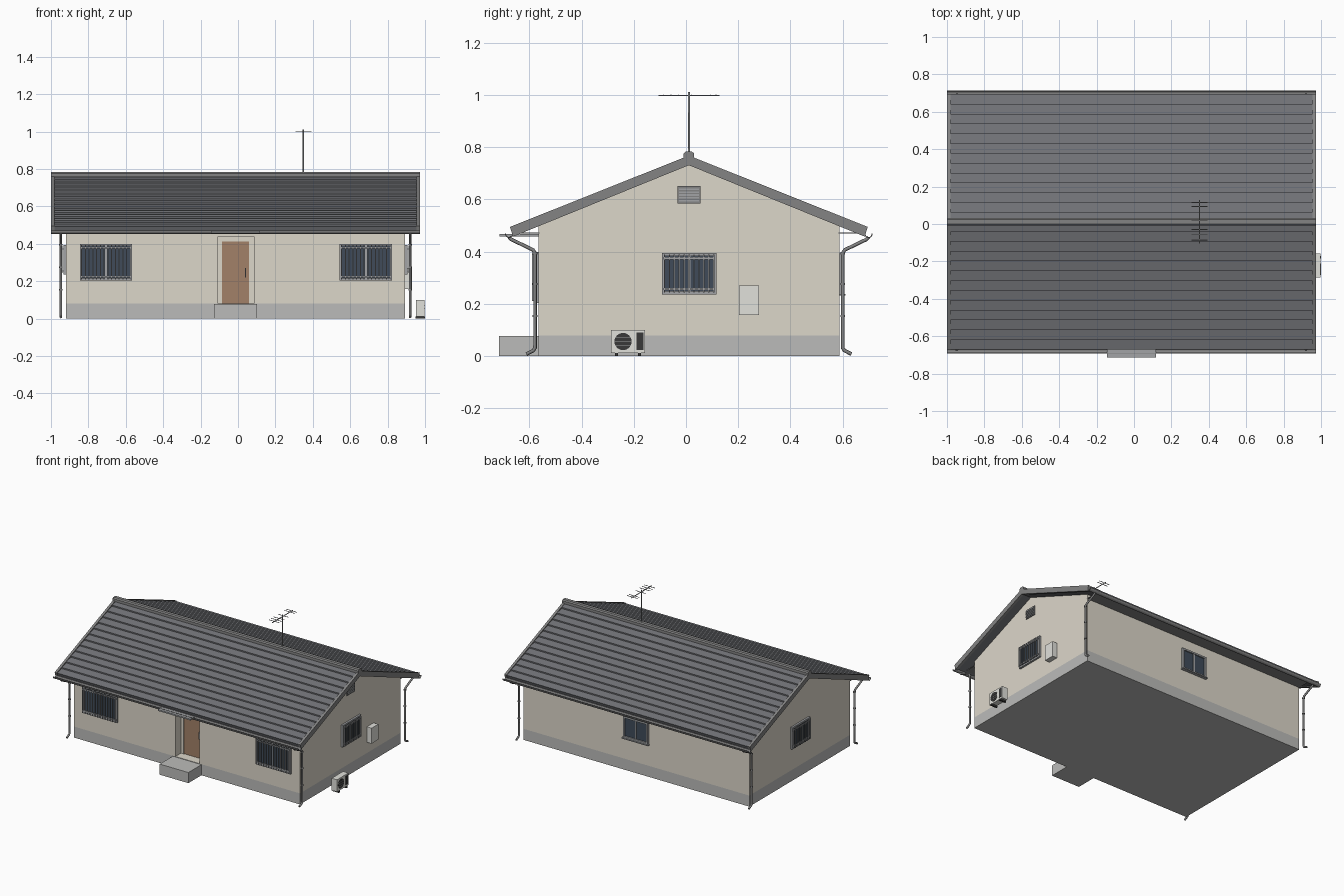
import bpy, bmesh, math
from mathutils import Matrix, Vector

if "Cube" in bpy.data.objects:
    bpy.data.objects.remove(bpy.data.objects["Cube"])

C = 0.011                      # y of the ridge line
X0, X1 = -0.92, 0.893          # wall ends
Y0, Y1 = -0.565, 0.588         # wall front and back
R0, R1 = -1.0, 0.972           # roof ends
SLOPE = 0.4


def material(name, rgb):
    m = bpy.data.materials.new(name)
    m.diffuse_color = (*rgb, 1)
    m.use_nodes = True
    m.node_tree.nodes["Principled BSDF"].inputs["Base Color"].default_value = m.diffuse_color
    return m


WALL = material("wall_beige", (0.72, 0.68, 0.59))
STONE = material("concrete", (0.5, 0.5, 0.49))
ROOF = material("roof_slate", (0.17, 0.175, 0.19))
TRIM = material("trim_grey", (0.23, 0.23, 0.23))
METAL = material("metal", (0.36, 0.37, 0.38))
GLASS = material("glass", (0.05, 0.07, 0.1))
WOOD = material("door_brown", (0.36, 0.22, 0.14))
WHITE = material("casing", (0.75, 0.75, 0.71))
DARK = material("dark", (0.04, 0.04, 0.04))


def finish(name, bm, mat):
    bmesh.ops.recalc_face_normals(bm, faces=bm.faces)
    me = bpy.data.meshes.new(name)
    bm.to_mesh(me)
    bm.free()
    ob = bpy.data.objects.new(name, me)
    bpy.context.collection.objects.link(ob)
    me.materials.append(mat)
    return ob


def boxes(name, items, mat, matrix=Matrix()):
    """Each item: x0, x1, y0, y1, z0, z1."""
    bm = bmesh.new()
    for a, b, c, d, e, f in items:
        m = Matrix.Translation(((a + b) / 2, (c + d) / 2, (e + f) / 2))
        bmesh.ops.create_cube(bm, size=1, matrix=m @ Matrix.Diagonal((b - a, d - c, f - e, 1)))
    ob = finish(name, bm, mat)
    ob.data.transform(matrix)
    return ob


def extrude_x(name, profile, x0, x1, mat):
    bm = bmesh.new()
    face = bm.faces.new([bm.verts.new((x0, y, z)) for y, z in profile])
    ext = bmesh.ops.extrude_face_region(bm, geom=[face])
    new = [v for v in ext["geom"] if isinstance(v, bmesh.types.BMVert)]
    bmesh.ops.translate(bm, verts=new, vec=(x1 - x0, 0, 0))
    bm.normal_update()
    return finish(name, bm, mat)


def tube(name, paths, radius, mat, res=2):
    cu = bpy.data.curves.new(name, "CURVE")
    cu.dimensions = "3D"
    cu.bevel_depth, cu.bevel_resolution, cu.use_fill_caps = radius, res, True
    for pts in paths:
        sp = cu.splines.new("POLY")
        sp.points.add(len(pts) - 1)
        for p, co in zip(sp.points, pts):
            p.co = (*co, 1)
    ob = bpy.data.objects.new(name, cu)
    bpy.context.collection.objects.link(ob)
    cu.materials.append(mat)


# Foundation, entrance step and canopy
boxes("foundation", [(X0, X1, Y0, Y1, 0, 0.08)], STONE)
boxes("entrance_step", [(-0.128, 0.102, -0.715, Y0, 0, 0.077)], STONE)
boxes("entrance_canopy", [(-0.144, 0.118, -0.713, Y0, 0.458, 0.468)], METAL)


# Gabled walls with a recessed entrance
def under(t):
    return 0.738 - SLOPE * t


walls = extrude_x("walls", [(Y0, 0.08), (Y1, 0.08), (Y1, under(Y1 - C)), (C, under(0)),
                            (Y0, under(C - Y0))], X0, X1, WALL)
cutter = boxes("entrance_cutter", [(-0.107, 0.086, Y0 - 0.1, Y0 + 0.08, 0.0801, 0.44)], WALL)
cutter.hide_render = True
cutter.hide_viewport = True
mod = walls.modifiers.new("entrance", "BOOLEAN")
mod.operation, mod.object, mod.solver = "DIFFERENCE", cutter, "EXACT"

# Door with handle
yd = Y0 + 0.08
boxes("door", [(-0.086, 0.059, yd - 0.012, yd, 0.08, 0.412)], WOOD)
boxes("door_frame", [(-0.107, -0.086, yd - 0.016, yd, 0.08, 0.44), (0.059, 0.086, yd - 0.016, yd, 0.08, 0.44),
                     (-0.086, 0.059, yd - 0.016, yd, 0.412, 0.44)], WALL)
boxes("door_handle", [(0.038, 0.044, yd - 0.022, yd - 0.012, 0.22, 0.27)], METAL)

# Roof with stepped slate courses on both slopes
L, N = 0.683, 13
half = []
for i in range(N):
    a, b = L * i / N, L * (i + 1) / N
    half += [(a, 0.757 - SLOPE * a), (b, 0.766 - SLOPE * b)]
half.append((L - 0.012, 0.733 - SLOPE * (L - 0.012)))
profile = [(C + t, z) for t, z in half] + [(C, 0.733)] + [(C - t, z) for t, z in reversed(half[1:])]
extrude_x("roof_slates", profile, R0 + 0.002, R1 - 0.002, ROOF)

# Barge boards on the gable ends
barge = [(0, 0.768), (L + 0.002, 0.768 - SLOPE * L), (L - 0.01, 0.731 - SLOPE * L), (0, 0.731)]
barge = [(C + t, z) for t, z in barge] + [(C - t, z) for t, z in barge[2:0:-1]]
for name, a in (("barge_board_left", R0), ("barge_board_right", R1 - 0.018)):
    extrude_x(name, barge, a, a + 0.018, TRIM)
extrude_x("ridge_cap", [(C - 0.02, 0.757), (C - 0.02, 0.776), (C - 0.012, 0.783), (C + 0.012, 0.783),
                        (C + 0.02, 0.776), (C + 0.02, 0.757)], R0, R1, TRIM)

# Gutters, soffits and downpipes, mirrored about the ridge
for side, s in (("front", -1), ("back", 1)):
    arc = [math.pi + math.pi * k / 8 for k in range(9)]
    ring = [(0.016 * math.cos(a), 0.018 * math.sin(a)) for a in arc]
    ring += [(0.012 * math.cos(a), 0.014 * math.sin(a)) for a in reversed(arc)]
    extrude_x(side + "_gutter", [(C + s * (0.688 + u), 0.47 + v) for u, v in ring], R0, R1, TRIM)
    y0, y1 = sorted((C + s * 0.57, C + s * 0.665))
    boxes(side + "_soffit", [(X0, X1, y0, y1, 0.469, 0.473)], TRIM)
    pipes, collars = [], []
    for x in (-0.947, 0.92):
        def p(t, z):
            return (x, C + s * t, z)
        pipes.append([p(0.688, 0.456), p(0.68, 0.447), p(0.597, 0.407), p(0.589, 0.395), p(0.589, 0.032),
                      p(0.595, 0.022), p(0.622, 0.008)])
        collars += [[p(0.589, z), p(0.589, z + 0.008)] for z in (0.15, 0.272, 0.39)]
    tube(side + "_downpipes", pipes, 0.007, TRIM)
    tube(side + "_pipe_collars", collars, 0.0095, TRIM)


# Sliding windows, built facing -y and turned onto each wall
def window(name, loc, angle, w, h, bars):
    m = Matrix.Translation(Vector(loc)) @ Matrix.Rotation(math.radians(angle), 4, "Z")
    a, b, f = w / 2, h / 2, 0.012
    boxes(name + "_frame", [(-a, a, -0.014, 0, b - f, b), (-a, a, -0.014, 0, -b, -b + f),
                            (-a, -a + f, -0.014, 0, -b, b), (a - f, a, -0.014, 0, -b, b),
                            (-0.005, 0.005, -0.01, 0, -b, b)], METAL, m)
    boxes(name + "_glass", [(-a + f, a - f, -0.005, 0, -b + f, b - f)], GLASS, m)
    if bars:
        xs = [-a + 0.01 + (w - 0.02) * k / (bars - 1) for k in range(bars)]
        items = [(x - 0.0025, x + 0.0025, -0.024, -0.019, -b + 0.006, b - 0.006) for x in xs]
        items += [(-a + 0.005, a - 0.005, -0.02, -0.013, z - 0.004, z + 0.004) for z in (-b + 0.02, b - 0.02)]
        boxes(name + "_bars", items, METAL, m)
    else:
        boxes(name + "_sill", [(-a - 0.006, a + 0.006, -0.022, 0, -b - 0.006, -b)], METAL, m)


window("front_left_window", (-0.706, Y0, 0.302), 0, 0.28, 0.195, 14)
window("front_right_window", (0.684, Y0, 0.302), 0, 0.28, 0.195, 14)
window("right_window", (X1, 0.012, 0.316), 90, 0.208, 0.158, 11)
window("left_window", (X0, 0.012, 0.316), -90, 0.208, 0.158, 11)
window("back_window", (-0.014, Y1, 0.316), 180, 0.2, 0.155, 0)

# Gable vent with louvres
boxes("gable_vent", [(X1, X1 + 0.006, -0.032, 0.055, 0.585, 0.652)], TRIM)
boxes("vent_louvres", [(X1 + 0.006, X1 + 0.011, -0.027, 0.05, 0.592 + 0.011 * k, 0.598 + 0.011 * k)
                       for k in range(5)], METAL)

# Meter box
boxes("meter_box", [(X1, 0.931, 0.202, 0.279, 0.158, 0.27)], WHITE)

# Outdoor cooling unit with fan and feet
boxes("cooling_unit", [(0.953, 0.996, -0.287, -0.157, 0.012, 0.1)], WHITE)
boxes("cooling_unit_feet", [(0.95, 1.0, y, y + 0.012, 0, 0.012) for y in (-0.272, -0.184)], DARK)
boxes("cooling_unit_panel", [(0.99, 0.998, -0.19, -0.163, 0.024, 0.09)], DARK)
bm = bmesh.new()
bmesh.ops.create_cone(bm, cap_ends=True, segments=24, radius1=0.033, radius2=0.033, depth=0.008,
                      matrix=Matrix.Translation((0.994, -0.241, 0.056)) @ Matrix.Rotation(math.pi / 2, 4, "Y"))
finish("cooling_unit_fan", bm, DARK)
boxes("fan_grille", [(0.997, 1.0, -0.271, -0.211, z, z + 0.002) for z in (0.04, 0.055, 0.07)], METAL)

# Roof antenna
AX = 0.35
tube("antenna_mast", [[(AX, C, 0.76), (AX, C, 1.012)]], 0.004, METAL, 1)
tube("antenna_boom", [[(AX, -0.105, 0.998), (AX, 0.128, 0.998)]], 0.003, METAL, 1)
tube("antenna_elements", [[(AX - 0.042, y, 1.0), (AX + 0.042, y, 1.0)]
                          for y in (0.115, 0.093, 0.02, -0.03, -0.058, -0.085)], 0.002, METAL, 1)
